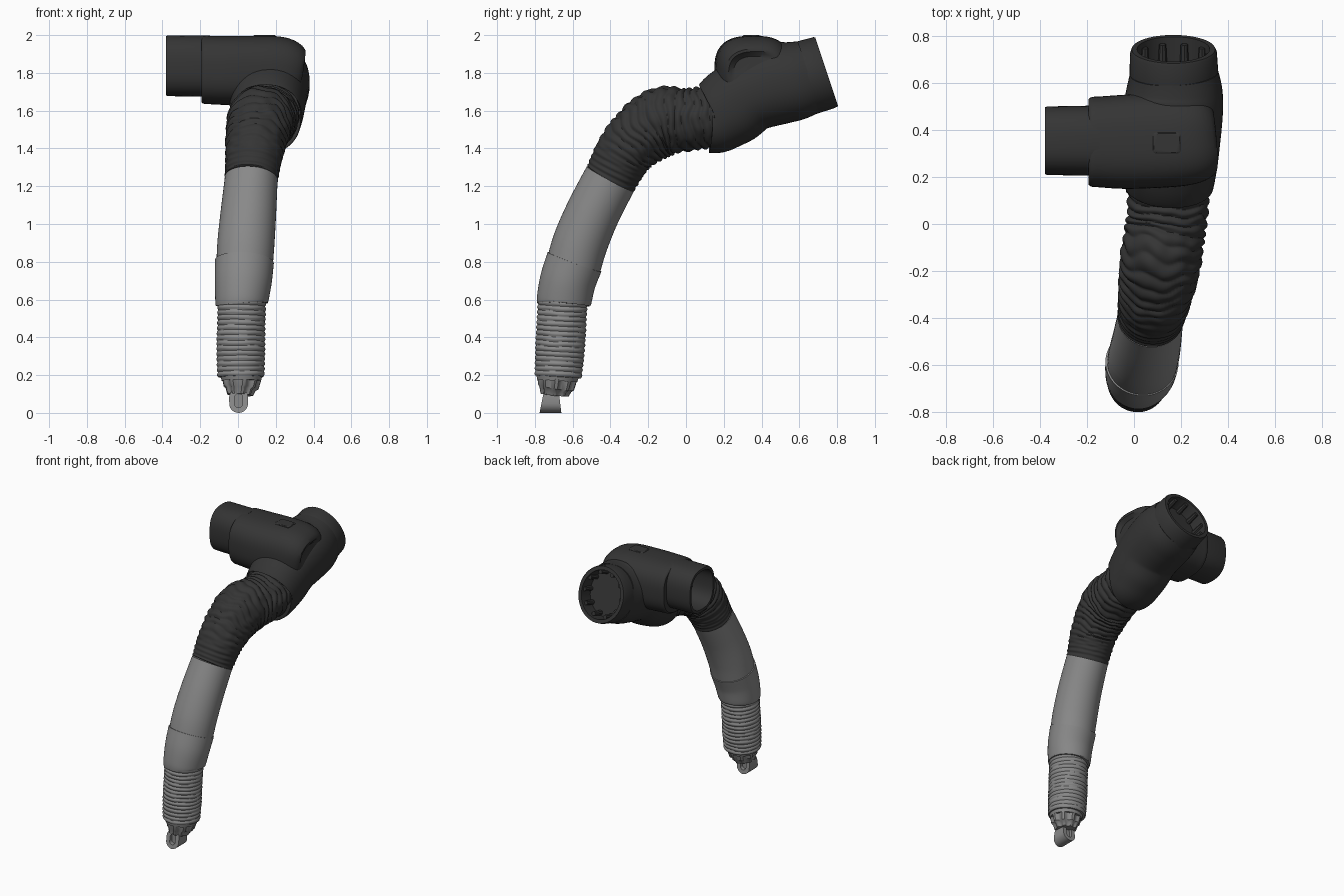
import bpy, math
from mathutils import Vector, noise


def material(name, v):
    m = bpy.data.materials.new(name)
    m.diffuse_color = (v, v, v, 1)
    return m


LIGHT = material("light grey", 0.25)
DARK = material("charcoal", 0.035)


def add_mesh(name, verts, faces, mat, angle=35):
    me = bpy.data.meshes.new(name)
    me.from_pydata([tuple(v) for v in verts], [], faces)
    me.materials.append(mat)
    me.polygons.foreach_set("use_smooth", [True] * len(me.polygons))
    me.set_sharp_from_angle(angle=math.radians(angle))
    ob = bpy.data.objects.new(name, me)
    bpy.context.collection.objects.link(ob)
    return ob


def spline(a, b, c, d, t):
    return [0.5 * (2 * q + (r - p) * t + (2 * p - 5 * q + 4 * r - s) * t * t
                   + (3 * q - p - 3 * r + s) * t ** 3) for p, q, r, s in zip(a, b, c, d)]


def loft(name, st, mat, steps=1, n=48, side=(1, 0, 0), power=2.0, fold=None, hole=None, angle=35):
    """Skin stations (x, y, z, r_side, r_up); fold(arc, angle) scales the radius;
    hole = (inner ratio, depth) opens the far end."""
    pts = []
    for i in range(len(st) - 1):
        q = [st[max(i - 1, 0)], st[i], st[i + 1], st[min(i + 2, len(st) - 1)]]
        pts += [spline(*q, k / steps) for k in range(steps)]
    pts.append(st[-1])
    verts, faces, arc = [], [], 0
    for i, p in enumerate(pts):
        c = Vector(p[:3])
        a, b = Vector(pts[max(i - 1, 0)][:3]), Vector(pts[min(i + 1, len(pts) - 1)][:3])
        t = (b - a).normalized()
        if i:
            arc += (c - Vector(pts[i - 1][:3])).length
        s = Vector(side)
        s = (s - t * s.dot(t)).normalized()
        u = s.cross(t)
        layers = [(1, 0)]
        if hole and i == len(pts) - 1:
            layers += [(hole[0], 0), (hole[0] * 0.96, hole[1])]
        for ratio, depth in layers:
            for k in range(n):
                th = 2 * math.pi * k / n
                co, si = math.cos(th), math.sin(th)
                f = ratio * (fold(arc, th) if fold else 1)
                ex = 2 / power
                verts.append(c - t * depth
                             + s * (math.copysign(abs(co) ** ex, co) * p[3] * f)
                             + u * (math.copysign(abs(si) ** ex, si) * p[4] * f))
    rows = len(verts) // n
    for i in range(rows - 1):
        for k in range(n):
            j = (k + 1) % n
            faces.append((i * n + k, i * n + j, i * n + n + j, i * n + n + k))
    faces.append(tuple(range(n))[::-1])
    faces.append(tuple(range((rows - 1) * n, rows * n)))
    return add_mesh(name, verts, faces, mat, angle)


# Cable eye at the very bottom: a stadium-shaped ring running front to back
verts, faces, m = [], [], 28
for y in (-0.775, -0.66):
    for r in (0.05, 0.022):
        for k in range(m):
            a = 2 * math.pi * k / m
            z = 0.05 + r * math.sin(a) + (0.03 if math.sin(a) > 0 else 0)
            lean = 0.2 * z if y < -0.7 else -0.12 * z
            verts.append((0.003 + r * math.cos(a), y + lean, z))
for k in range(m):
    j = (k + 1) % m
    faces += [(k, j, m + j, m + k), (2 * m + j, 2 * m + k, 3 * m + k, 3 * m + j),
              (j, k, 2 * m + k, 2 * m + j), (m + k, m + j, 3 * m + j, 3 * m + k)]
add_mesh("cable_eye", verts, faces, LIGHT)
loft("cable_eye_web", [(0.003, -0.74, 0.06, 0.03, 0.045), (0.003, -0.69, 0.06, 0.03, 0.045)], LIGHT, n=20)


# Lobed nut between the eye and the boot
def lobes(arc, th):
    return 1 + 0.07 * max(-1, min(1, 2.5 * math.cos(9 * th)))


loft("lobed_nut", [(0.01, -0.695, 0.095, 0.065, 0.07), (0.012, -0.692, 0.125, 0.075, 0.08),
                   (0.015, -0.688, 0.135, 0.088, 0.09), (0.018, -0.682, 0.185, 0.1, 0.1)],
     LIGHT, n=72, fold=lobes)
loft("nut_collar", [(0.018, -0.682, 0.17, 0.104, 0.106), (0.018, -0.68, 0.2, 0.112, 0.114)], LIGHT)


# Ribbed light boot
def boot_fold(arc, th):
    w = noise.noise((math.cos(th) * 1.5, math.sin(th) * 1.5, arc * 12))
    return 0.965 + 0.05 * abs(math.sin(math.pi * arc / 0.027 + 0.5 * w)) + 0.012 * w


loft("ribbed_boot", [(0.016, -0.676, 0.19, 0.124, 0.124), (0.015, -0.668, 0.32, 0.128, 0.13),
                     (0.017, -0.66, 0.46, 0.127, 0.131), (0.02, -0.652, 0.60, 0.127, 0.132)],
     LIGHT, steps=32, n=56, fold=boot_fold)

# Smooth light sleeve: a wider lower cuff and the curved upper sleeve
loft("sleeve_cuff", [(0.02, -0.648, 0.575, 0.137, 0.138), (0.02, -0.645, 0.60, 0.141, 0.145),
                     (0.028, -0.625, 0.70, 0.151, 0.148), (0.034, -0.59, 0.80, 0.156, 0.151)],
     LIGHT, steps=6)
loft("sleeve", [(0.034, -0.598, 0.77, 0.149, 0.145), (0.042, -0.56, 0.90, 0.151, 0.146),
                (0.055, -0.493, 1.06, 0.147, 0.143), (0.07, -0.40, 1.24, 0.14, 0.141)],
     LIGHT, steps=8)


# Wrinkled dark hose: folds wander more around the bend
def hose_fold(arc, th):
    w = noise.noise((math.cos(th) * 1.6, math.sin(th) * 1.6, arc * 7))
    v = noise.noise((math.cos(th) * 3, math.sin(th) * 3, arc * 20 + 5))
    k = min(1, arc / 0.25)
    return 1 + k * (0.07 * abs(math.sin(math.pi * arc / 0.043 + 2.2 * w)) - 0.04 + 0.04 * v) \
        + (1 - k) * 0.02 * math.sin(2 * math.pi * arc / 0.03)


loft("wrinkled_hose", [(0.07, -0.40, 1.24, 0.139, 0.14), (0.09, -0.30, 1.41, 0.155, 0.157),
                       (0.115, -0.14, 1.535, 0.17, 0.182), (0.14, 0.02, 1.553, 0.17, 0.163),
                       (0.15, 0.18, 1.575, 0.172, 0.168)],
     DARK, steps=40, n=72, fold=hose_fold, angle=50)

# Main elbow body and its open collar
loft("elbow_body", [(0.15, 0.138, 1.563, 0.182, 0.185), (0.15, 0.165, 1.568, 0.188, 0.192),
                    (0.154, 0.24, 1.62, 0.198, 0.208), (0.16, 0.34, 1.69, 0.206, 0.205),
                    (0.168, 0.48, 1.74, 0.211, 0.215), (0.172, 0.57, 1.757, 0.205, 0.21),
                    (0.17, 0.645, 1.778, 0.188, 0.197)],
     DARK, steps=6, power=2.2)
loft("collar", [(0.17, 0.59, 1.76, 0.19, 0.2), (0.17, 0.65, 1.778, 0.189, 0.198),
                (0.168, 0.73, 1.801, 0.185, 0.196), (0.168, 0.745, 1.806, 0.178, 0.192)],
     DARK, hole=(0.87, 0.12))

# Ribs inside the collar mouth
axis = Vector((0, 0.96, 0.28))
up = Vector((0, -0.28, 0.96))
for i in range(10):
    a = 2 * math.pi * i / 10
    d = Vector((math.cos(a), 0, 0)) + up * math.sin(a)
    base = Vector((0.168, 0.735, 1.803)) + d * 0.15
    s, e = base - axis * 0.11, base - axis * 0.01
    loft("collar_rib_%d" % i, [(*s, 0.02, 0.02), (*e, 0.015, 0.015)], DARK, n=8)

# Side branch box, crossing the elbow, rounded at its far end
loft("branch_box", [(0.345, 0.37, 1.79, 0.11, 0.09), (0.33, 0.37, 1.79, 0.145, 0.125),
                    (0.285, 0.365, 1.80, 0.18, 0.165), (0.21, 0.36, 1.81, 0.197, 0.183),
                    (0.08, 0.355, 1.813, 0.202, 0.183), (-0.05, 0.35, 1.813, 0.2, 0.183),
                    (-0.14, 0.35, 1.815, 0.194, 0.181), (-0.18, 0.35, 1.815, 0.191, 0.179),
                    (-0.193, 0.35, 1.815, 0.183, 0.17)],
     DARK, steps=3, n=64, side=(0, 1, 0), power=2.7)
loft("branch_tube", [(-0.15, 0.355, 1.835, 0.15, 0.162), (-0.37, 0.355, 1.838, 0.146, 0.161),
                     (-0.38, 0.355, 1.838, 0.142, 0.157)],
     DARK, side=(0, 1, 0), power=2.6, hole=(0.88, 0.16))

# Low latch pad on top of the box
loft("latch_pad", [(0.14, 0.345, 1.96, 0.06, 0.045), (0.14, 0.345, 1.996, 0.06, 0.045),
                   (0.14, 0.345, 2.0, 0.055, 0.04)], DARK, n=32, power=8)
